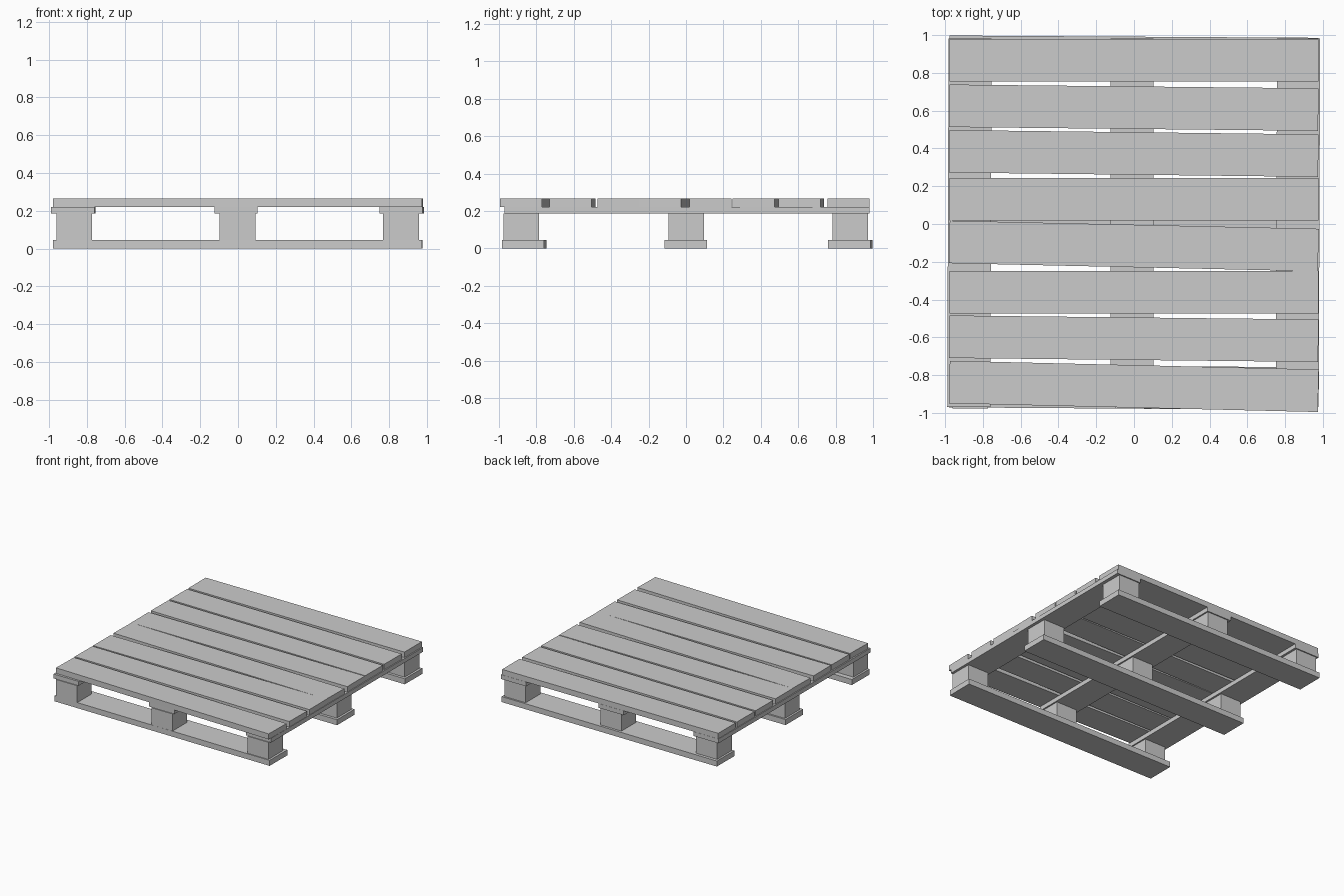
import bpy, bmesh

if "Cube" in bpy.data.objects:
    bpy.data.objects.remove(bpy.data.objects["Cube"])


def plank(name, corners, z0, z1):
    """Flat board from four plan corners, extruded from z0 to z1."""
    bm = bmesh.new()
    face = bm.faces.new([bm.verts.new((x, y, z0)) for x, y in corners])
    top = bmesh.ops.extrude_face_region(bm, geom=[face])["geom"]
    for v in top:
        if isinstance(v, bmesh.types.BMVert):
            v.co.z = z1
    bmesh.ops.recalc_face_normals(bm, faces=bm.faces)
    mesh = bpy.data.meshes.new(name)
    bm.to_mesh(mesh)
    bm.free()
    obj = bpy.data.objects.new(name, mesh)
    bpy.context.collection.objects.link(obj)
    return obj


def cross_board(name, y_left, y_right, width, z0, z1):
    """Board along x; y_left / y_right are the centre heights at its ends."""
    h = width / 2
    k = (y_right - y_left) / 2 * width / 1.955   # keeps the ends square
    plank(name, [(-0.978 + k, y_left - h), (0.976 + k, y_right - h),
                 (0.976 - k, y_right + h), (-0.978 - k, y_left + h)], z0, z1)


# Deck boards, slightly crooked: centre y at the left and right end
deck = [(0.868, 0.868), (0.626, 0.606), (0.385, 0.362), (0.130, 0.130),
        (-0.095, -0.138), (-0.361, -0.361), (-0.597, -0.618), (-0.837, -0.883)]
for i, (yl, yr) in enumerate(deck):
    cross_board(f"deck_board_{i + 1}", yl, yr, 0.225, 0.22, 0.265)

# Bearer boards under the deck, running front to back: centre x at front and back
for i, (xf, xb) in enumerate([(-0.875, -0.868), (-0.010, -0.010), (0.864, 0.872)]):
    h = 0.114
    plank(f"bearer_board_{i + 1}", [(xf - h, -0.97), (xf + h, -0.97),
                                    (xb + h, 0.982), (xb - h, 0.982)], 0.185, 0.22)

# Spacer blocks
for i, x in enumerate((-0.867, -0.003, 0.863)):
    for j, y in enumerate((-0.882, 0.002, 0.878)):
        h = 0.095
        plank(f"spacer_block_{i + 1}_{j + 1}", [(x - h, y - h), (x + h, y - h),
                                                (x + h, y + h), (x - h, y + h)], 0.045, 0.185)

# Bottom runner boards
for i, (yl, yr) in enumerate([(-0.858, -0.872), (-0.002, -0.002), (0.885, 0.873)]):
    cross_board(f"runner_board_{i + 1}", yl, yr, 0.226, 0.0, 0.045)
